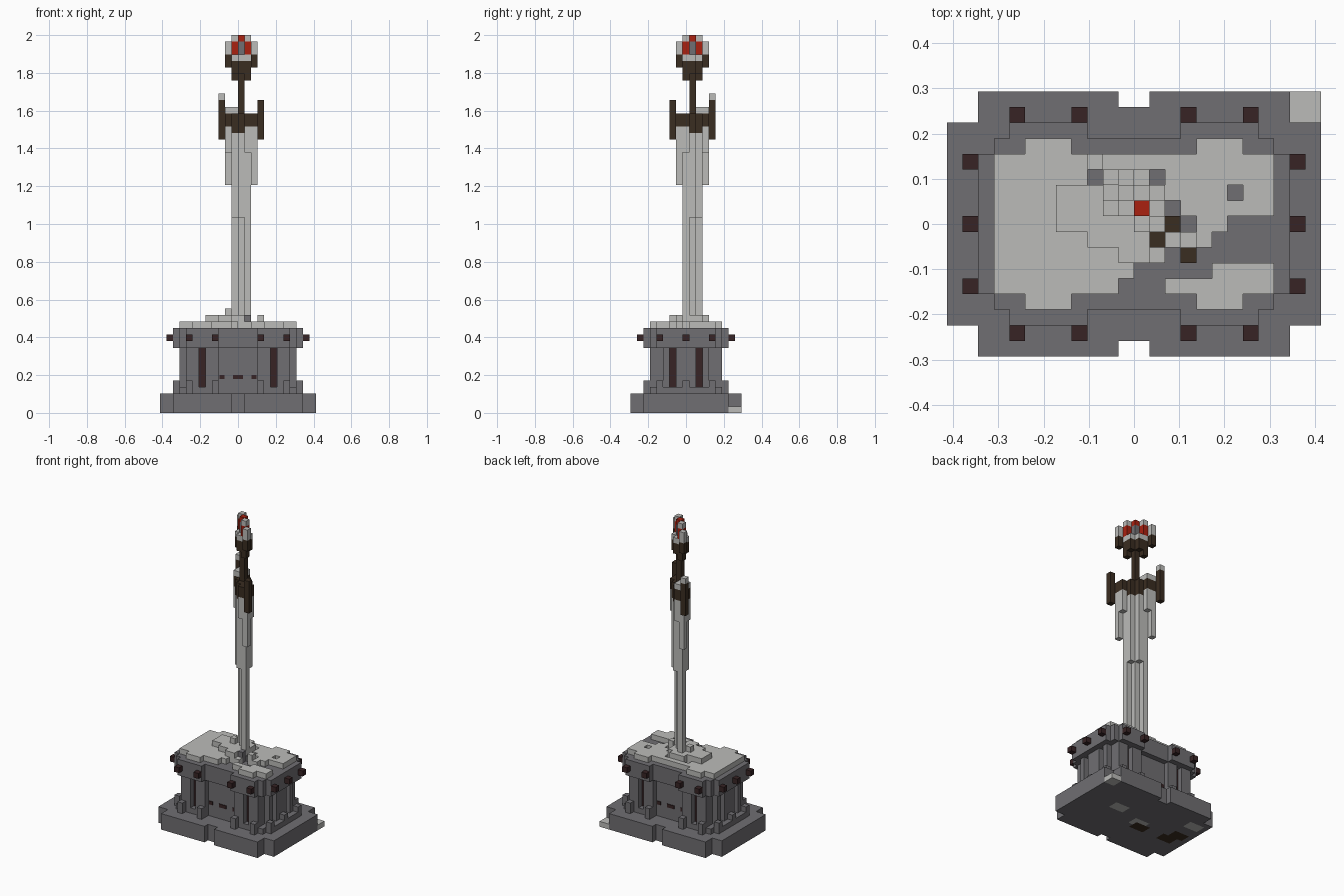
import bpy
import bmesh
from mathutils import Vector

if "Cube" in bpy.data.objects:
    bpy.data.objects.remove(bpy.data.objects["Cube"])

# Block grid: 24 x 17 x 58 cells
NX, NY, NZ = 24, 17, 58
CELL = 2 / NZ

COLOURS = {
    "stone": (0.16, 0.157, 0.168),
    "pale": (0.50, 0.50, 0.485),
    "brown": (0.042, 0.026, 0.015),
    "dark_iron": (0.038, 0.017, 0.018),
    "gem_red": (0.40, 0.015, 0.005),
}
materials = {}
for colour_name, rgb in COLOURS.items():
    mat = bpy.data.materials.new(colour_name)
    mat.use_nodes = True
    mat.diffuse_color = (*rgb, 1)
    mat.node_tree.nodes["Principled BSDF"].inputs["Base Color"].default_value = (*rgb, 1)
    materials[colour_name] = mat

cells = {}    # cell -> (part, colour)


def box(part, colour, xs, ys, zs, mirror=False):
    """Fill inclusive cell ranges, optionally mirrored to all four quadrants."""
    def span(r):
        return range(r[0], r[1] + 1) if isinstance(r, tuple) else (r,)
    for x in span(xs):
        for y in span(ys):
            for z in span(zs):
                for u in {x, NX - 1 - x} if mirror else {x}:
                    for v in {y, NY - 1 - y} if mirror else {y}:
                        cells[u, v, z] = (part, colour)


def carve(xs, ys, zs, mirror=False):
    """Remove cells in the given ranges."""
    box("void", "stone", xs, ys, zs, mirror)
    for key in [k for k, v in cells.items() if v[0] == "void"]:
        del cells[key]


def diagonal(part, colour, reach, zs, side=0, start=None):
    """Fill cells along the sword's diagonal plane; side picks both flanking rows."""
    low = -reach if start is None else start
    for d in range(low, reach + 1):
        if side == 0:
            box(part, colour, 12 + d, 9 - d, zs)
        elif d < reach:
            box(part, colour, 12 + d, 8 - d, zs)
            box(part, colour, 13 + d, 9 - d, zs)


# Plinth with clipped corners and centre notches
box("plinth", "stone", (0, 23), (0, 16), (0, 2))
carve((0, 1), (0, 1), (0, 2), mirror=True)
carve((11, 12), 0, (0, 2), mirror=True)
box("corner_tile", "pale", (22, 23), (15, 16), 0)

# Stains on the underside
for x, y, colour in ((15, 9, "pale"), (9, 7, "pale"), (1, 12, "pale"),
                     (8, 6, "brown"), (2, 6, "brown"), (1, 8, "brown")):
    box("plinth", colour, (x, x + 2), (y, y + 1), 0)

# Pedestal body with pilasters
box("pedestal", "stone", (4, 19), (4, 12), (3, 12))
box("pedestal", "stone", (4, 8), 3, (3, 9), mirror=True)
box("pedestal", "stone", 3, (5, 8), (3, 9), mirror=True)

# Foot moulding with stepped blocks
box("foot_moulding", "stone", (3, 8), (3, 4), 3, mirror=True)
box("foot_moulding", "stone", 2, (4, 8), 3, mirror=True)
for x in (4, 8):
    box("foot_moulding", "stone", x, 2, (3, 4), mirror=True)
for y in (4, 8):
    box("foot_moulding", "stone", 2, y, (3, 4), mirror=True)

# Iron bars set into the faces
carve(6, 3, (4, 9), mirror=True)
box("face_bars", "dark_iron", 6, 4, (4, 9), mirror=True)
carve(3, 6, (4, 9), mirror=True)
box("face_bars", "dark_iron", 4, 6, (4, 9), mirror=True)

# Cornice slab and its studs
box("cornice", "stone", (2, 11), (4, 8), (10, 12), mirror=True)
box("cornice", "stone", (3, 11), 3, (10, 12), mirror=True)
box("cornice", "stone", (4, 8), 2, (10, 12), mirror=True)
for x in (4, 8):
    box("studs", "dark_iron", x, 1, 11, mirror=True)
for y in (4, 8):
    box("studs", "dark_iron", 1, y, 11, mirror=True)

# Pale top covering with a cracked channel
box("top_cover", "pale", (3, 20), (4, 12), 13)
box("top_cover", "pale", (5, 7), 3, 13, mirror=True)
for xs, ys in (((18, 20), (6, 8)), ((14, 17), (5, 6)), ((12, 13), (4, 5)),
               (11, 4), (17, 7), ((14, 15), (7, 8)), (14, 9), (17, 5),
               (18, 10), (13, 11), (9, 11)):
    carve(xs, ys, 13)
box("top_cover", "pale", (17, 20), 5, 13)

# Raised mound and rubble around the blade
box("mound", "pale", (7, 8), (8, 10), 14)
box("mound", "pale", (9, 10), (7, 10), 14)
box("mound", "pale", (11, 12), (6, 11), 14)
box("mound", "pale", 10, 11, 14)
box("mound", "pale", 13, (8, 10), 14)
box("mound", "pale", 15, 7, (13, 14))
box("mound", "pale", 10, 9, 15)
box("rubble", "stone", 13, 7, (13, 14))
box("rubble", "stone", 14, 8, 13)
box("rubble", "stone", 11, 10, 15)

# Blade, thickening in steps toward the guard
diagonal("blade", "pale", 1, (13, 43))
diagonal("blade", "pale", 1, (30, 43), side=1)
diagonal("blade", "pale", 2, (35, 43))
diagonal("blade", "pale", 2, (40, 43), side=1)

# Guard with upright ends and a central point
diagonal("guard", "brown", 3, (44, 45))
diagonal("guard", "brown", 2, (44, 45), side=1)
diagonal("guard", "brown", 1, 43, side=1)
for d in (-3, 3):
    box("guard", "brown", 12 + d, 9 - d, (42, 47))

# Pale caps resting on one side of the guard
diagonal("guard_cap", "pale", -1, 46, start=-2)
box("guard_cap", "pale", 10, 10, 46)
box("guard_cap", "pale", 11, 11, 46)
box("guard_cap", "pale", 9, 12, 48)

# Grip
box("grip", "brown", 12, 9, (46, 52))

# Pommel cup, ring and gem
diagonal("pommel_cup", "brown", 1, (51, 53))
diagonal("pommel_cup", "brown", 1, (52, 53), side=1)
diagonal("pommel_cup", "brown", 2, (53, 54))
diagonal("pommel_ring", "pale", 1, 54)
diagonal("pommel_ring", "pale", 1, 54, side=1)
diagonal("pommel_ring", "pale", 2, (55, 56))
diagonal("pommel_ring", "pale", 1, 57)
diagonal("gem", "gem_red", 1, (55, 56))
box("gem", "stone", 12, 9, (55, 56))
box("gem", "gem_red", 12, 9, 57)

# Turn the cells of each part into a mesh of exposed faces
names = list(COLOURS)
for part in sorted({value[0] for value in cells.values()}):
    bm = bmesh.new()
    for cell, (owner, colour) in cells.items():
        if owner != part:
            continue
        centre = Vector(cell) + Vector((0.5, 0.5, 0.5)) - Vector((NX / 2, NY / 2, 0))
        for axis in range(3):
            for sign in (-1, 1):
                beside = list(cell)
                beside[axis] += sign
                if tuple(beside) in cells:
                    continue
                out, u, v = Vector(), Vector(), Vector()
                out[axis] = sign / 2
                u[(axis + 1) % 3] = sign / 2
                v[(axis + 2) % 3] = 0.5
                corners = (-u - v, u - v, u + v, v - u)
                face = bm.faces.new([bm.verts.new((centre + out + c) * CELL) for c in corners])
                face.material_index = names.index(colour)
    bmesh.ops.remove_doubles(bm, verts=bm.verts, dist=CELL / 100)
    mesh = bpy.data.meshes.new(part)
    bm.to_mesh(mesh)
    bm.free()
    for colour_name in names:
        mesh.materials.append(materials[colour_name])
    bpy.context.collection.objects.link(bpy.data.objects.new(part, mesh))

# Small iron plates on the front and back panels
for side_name, sign in (("front", -1), ("back", 1)):
    for label, x, wide in (("left", 0.085, 1), ("centre", 0, 2), ("right", -0.085, 1)):
        bpy.ops.mesh.primitive_cube_add(size=1, location=(x, sign * 4.5 * CELL, 5.5 * CELL))
        plate = bpy.context.object
        plate.name = f"{side_name}_{label}_plate"
        plate.scale = (wide * 0.026, 0.008, 0.022)
        plate.data.materials.append(materials["dark_iron"])
